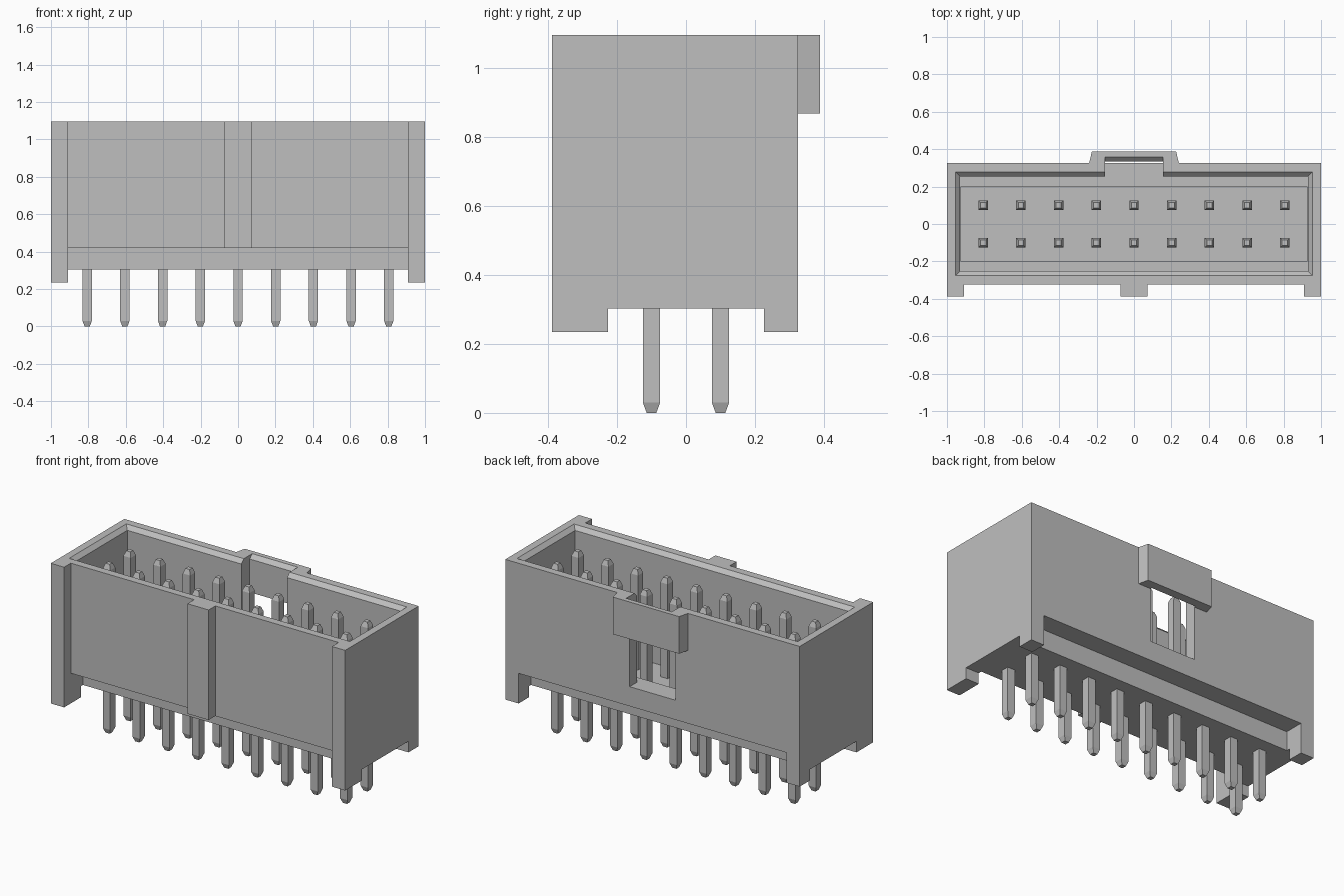
import bpy
import bmesh

if "Cube" in bpy.data.objects:
    bpy.data.objects.remove(bpy.data.objects["Cube"], do_unlink=True)

grey = bpy.data.materials.new("light_grey")
grey.use_nodes = True
grey.diffuse_color = (0.52, 0.52, 0.52, 1)
grey.node_tree.nodes["Principled BSDF"].inputs["Base Color"].default_value = (0.52, 0.52, 0.52, 1)


def loft(bm, rings):
    """Closed solid through a stack of (outline, z) rings with equal point counts."""
    loops = [[bm.verts.new((x, y, z)) for x, y in pts] for pts, z in rings]
    n = len(loops[0])
    bm.faces.new(loops[0][::-1])
    bm.faces.new(loops[-1])
    for a, b in zip(loops, loops[1:]):
        for i in range(n):
            j = (i + 1) % n
            bm.faces.new((a[i], a[j], b[j], b[i]))


def rect(x0, x1, y0, y1):
    return [(x0, y0), (x1, y0), (x1, y1), (x0, y1)]


def make(name, *solids):
    bm = bmesh.new()
    for rings in solids:
        loft(bm, rings)
    bmesh.ops.recalc_face_normals(bm, faces=bm.faces)
    mesh = bpy.data.meshes.new(name)
    bm.to_mesh(mesh)
    bm.free()
    mesh.materials.append(grey)
    obj = bpy.data.objects.new(name, mesh)
    bpy.context.scene.collection.objects.link(obj)
    return obj


def combine(target, tool, operation):
    """Apply a boolean and remove its tool."""
    mod = target.modifiers.new(operation, 'BOOLEAN')
    mod.operation = operation
    mod.solver = 'EXACT'
    mod.object = tool
    bpy.context.view_layer.update()
    bpy.context.view_layer.objects.active = target
    bpy.ops.object.modifier_apply(modifier=mod.name)
    bpy.data.objects.remove(tool, do_unlink=True)


def cut(target, *rings):
    combine(target, make("cutter", rings), 'DIFFERENCE')


def box_cut(target, x0, x1, y0, y1, z0, z1):
    r = rect(x0, x1, y0, y1)
    cut(target, (r, z0), (r, z1))


TOP, FOOT, BASE, LEDGE, SHELF = 1.096, 0.235, 0.303, 0.42, 0.54
FRONT, WALL_F, WALL_B, BACK = -0.388, -0.323, 0.325, 0.388

# Housing outline with corner ribs and a centre rib on the front
half = [(0.072, FRONT), (0.072, WALL_F), (0.91, WALL_F), (0.91, FRONT), (1, FRONT), (1, WALL_B)]
outline = half + [(-x, y) for x, y in reversed(half)]
housing = make("housing", [(outline, FOOT), (outline, TOP)])

# Raised key on the back wall
key = [(-0.24, 0.29), (0.24, 0.29), (0.24, WALL_B), (0.225, BACK), (-0.225, BACK), (-0.24, WALL_B)]
combine(housing, make("key", [(key, 0.868), (key, TOP)]), 'UNION')

# Pin cavity, deeper channel between the two shelves, and the bevelled rim
box_cut(housing, -0.93, 0.93, -0.252, 0.254, SHELF, 1.3)
box_cut(housing, -0.925, 0.925, -0.2, 0.2, 0.43, 0.7)
cut(housing, (rect(-0.92, 0.92, -0.242, 0.244), TOP - 0.034),
    (rect(-0.974, 0.974, -0.296, 0.298), TOP + 0.02))

# Key slot, which opens as a window below the key, and its bevel
box_cut(housing, -0.155, 0.155, 0.1, 0.335, SHELF, 1.3)
cut(housing, (rect(-0.155, 0.155, 0.1, 0.325), TOP - 0.034),
    (rect(-0.155, 0.155, 0.1, 0.379), TOP + 0.02))

# Recesses under the long walls, and the raised underside between the feet
box_cut(housing, -0.91, 0.91, 0.205, 0.6, 0, LEDGE)
box_cut(housing, -0.91, 0.91, -0.6, -0.205, 0, LEDGE)
box_cut(housing, -1.2, 1.2, -0.226, 0.226, 0, BASE)


# Two rows of nine square pins with tapered tips
def pin(x, y):
    def ring(r):
        return rect(x - r, x + r, y - r, y + r)
    return [(ring(0.014), 0), (ring(0.025), 0.03),
            (ring(0.025), 1.01), (ring(0.014), 1.04)]


for name, y in (("front_pins", -0.1), ("back_pins", 0.1)):
    make(name, *[pin(0.2016 * i, y) for i in range(-4, 5)])
